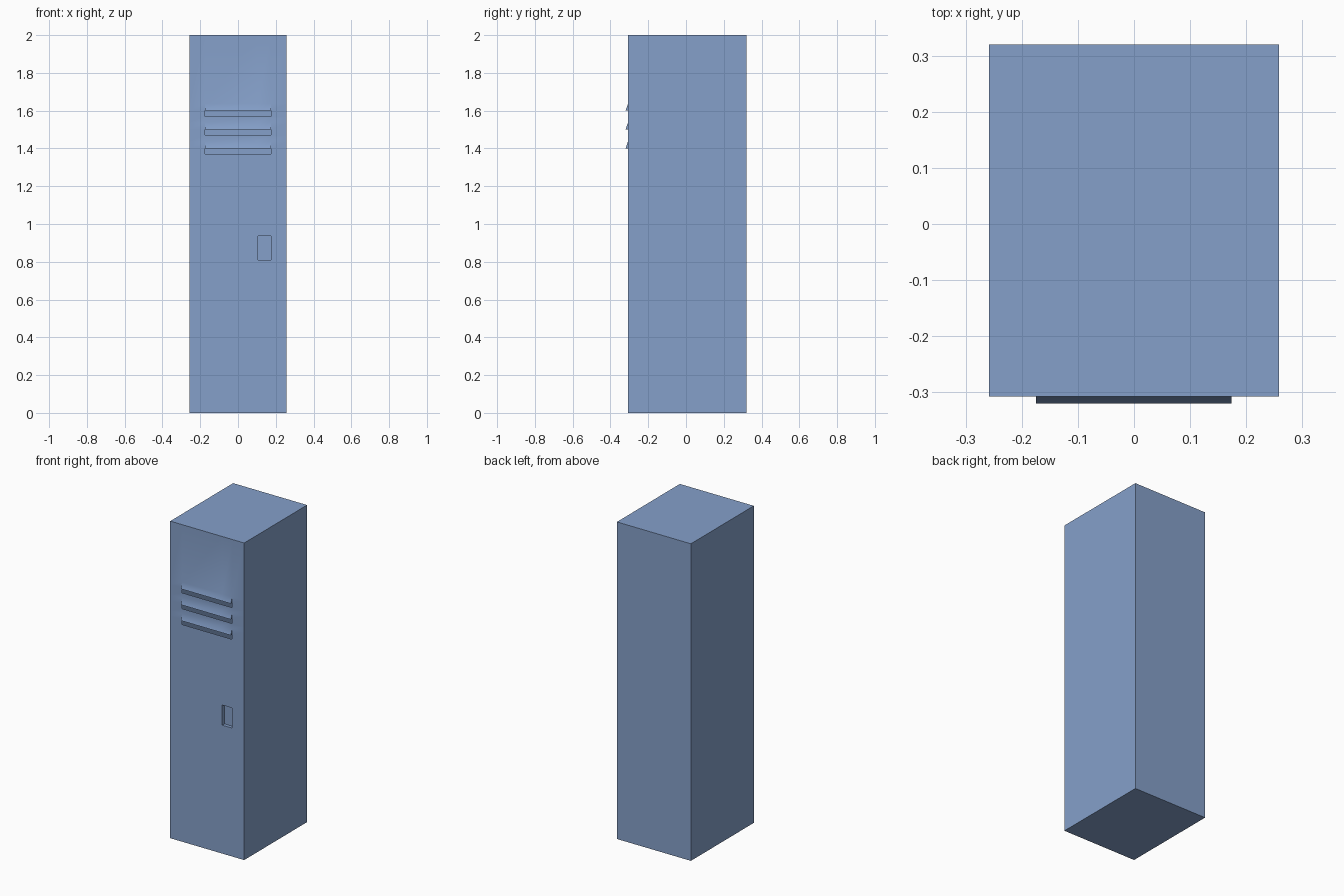
import bpy, bmesh, math

if "Cube" in bpy.data.objects:
    bpy.data.objects.remove(bpy.data.objects["Cube"])

W, FRONT, BACK, H = 0.258, -0.307, 0.32, 2.0
LIP_Y = -0.32                       # how far the louvers stick out
SLOT_X = (-0.175, 0.174)
LIPS = (1.60, 1.50, 1.40)           # lower edge of each louver
RISE, GAP = 0.037, 0.03             # louver height, open slot below it
HANDLE_X, HANDLE_Z, HANDLE_Y = (0.105, 0.174), (0.81, 0.937), FRONT + 0.022

blue = bpy.data.materials.new("locker_blue")
blue.diffuse_color = (0.235, 0.352, 0.59, 1)
blue.use_nodes = True
blue.node_tree.nodes["Principled BSDF"].inputs["Base Color"].default_value = blue.diffuse_color


def finish(bm, name):
    bmesh.ops.remove_doubles(bm, verts=bm.verts, dist=1e-5)
    me = bpy.data.meshes.new(name)
    bm.to_mesh(me)
    bm.free()
    me.materials.append(blue)
    ob = bpy.data.objects.new(name, me)
    bpy.context.collection.objects.link(ob)
    return ob


def face(bm, *pts):
    bm.faces.new([bm.verts.new(p) for p in pts])


def inside(v, span):
    return span[0] < v < span[1]


# Hollow cabinet: a box without its front
bm = bmesh.new()
bmesh.ops.create_cube(bm, size=1)
for v in bm.verts:
    v.co = (v.co.x * 2 * W, FRONT if v.co.y < 0 else BACK, H if v.co.z > 0 else 0)
bm.normal_update()
bmesh.ops.delete(bm, geom=[f for f in bm.faces if f.normal.y < -0.5], context='FACES')
finish(bm, "cabinet")

# Door sheet: a grid with louvers, open slots and a recessed handle
bm = bmesh.new()
xs = [-W, SLOT_X[0], HANDLE_X[0], SLOT_X[1], W]
zs = sorted([0, H, *HANDLE_Z] + [l + d for l in LIPS for d in (-GAP, 0, RISE)])
for x0, x1 in zip(xs, xs[1:]):
    for z0, z1 in zip(zs, zs[1:]):
        xm, zm = (x0 + x1) / 2, (z0 + z1) / 2
        y0 = y1 = FRONT
        if inside(xm, SLOT_X):
            if any(inside(zm, (l - GAP, l)) for l in LIPS):
                continue
            if any(inside(zm, (l, l + RISE)) for l in LIPS):
                y0 = LIP_Y
        if inside(xm, HANDLE_X) and inside(zm, HANDLE_Z):
            y0 = y1 = HANDLE_Y
        face(bm, (x0, y0, z0), (x1, y0, z0), (x1, y1, z1), (x0, y1, z1))

# Louver ends
for l in LIPS:
    for x in SLOT_X:
        pts = [(x, LIP_Y, l), (x, FRONT, l), (x, FRONT, l + RISE)]
        face(bm, *(pts if x > 0 else pts[::-1]))

# Handle recess walls
(a, b), (c, d) = HANDLE_X, HANDLE_Z
ring = [(a, c), (b, c), (b, d), (a, d)]
for p, q in zip(ring, ring[1:] + ring[:1]):
    face(bm, (p[0], FRONT, p[1]), (q[0], FRONT, q[1]),
         (q[0], HANDLE_Y, q[1]), (p[0], HANDLE_Y, p[1]))
door = finish(bm, "door")
bpy.context.view_layer.objects.active = door
door.select_set(True)
bpy.ops.object.shade_smooth_by_angle(angle=math.radians(30))
